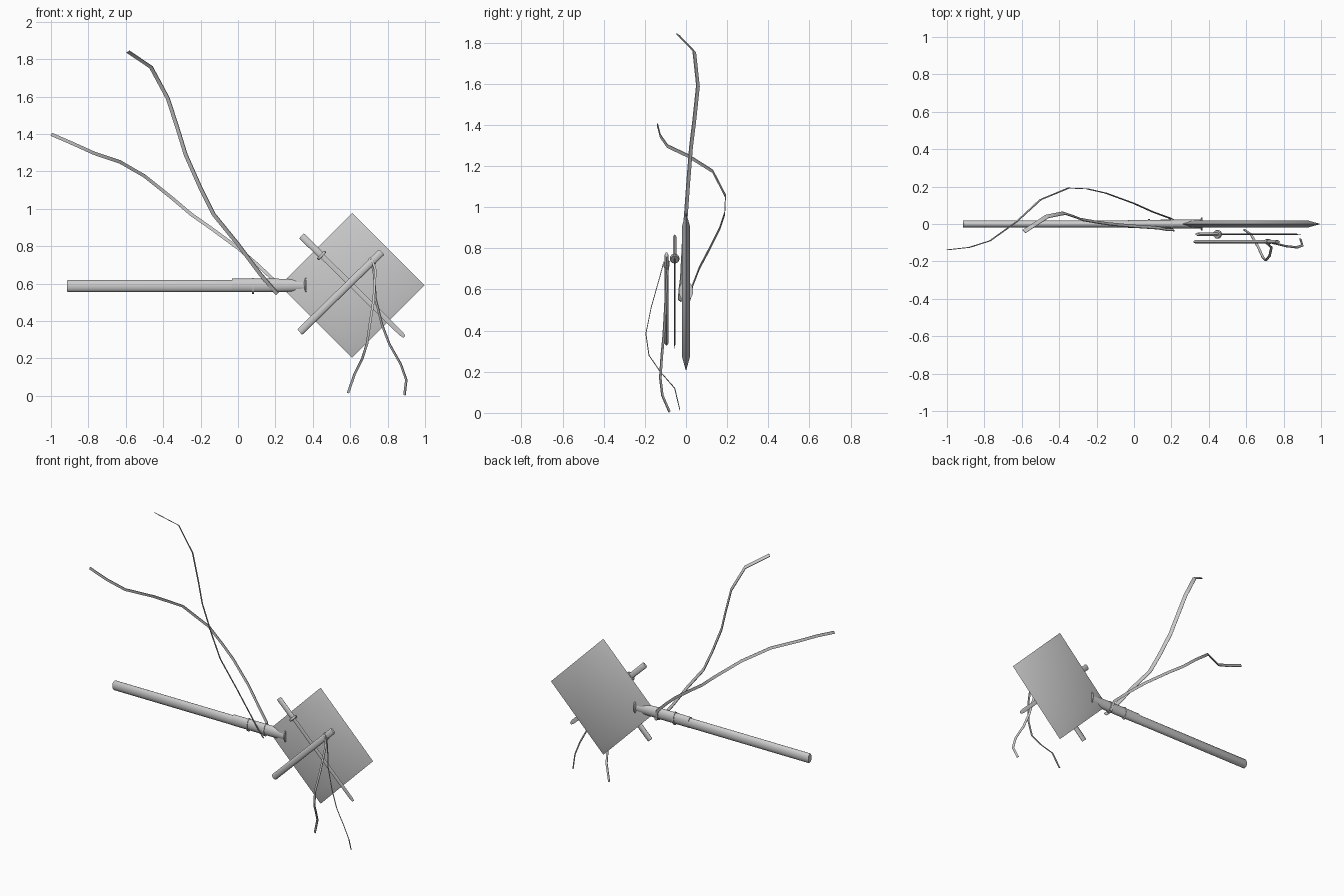
import bpy, bmesh, math
from mathutils import Vector


def finish(name, bm, angle=40):
    bmesh.ops.recalc_face_normals(bm, faces=bm.faces)
    me = bpy.data.meshes.new(name)
    bm.to_mesh(me)
    bm.free()
    ob = bpy.data.objects.new(name, me)
    bpy.context.collection.objects.link(ob)
    bpy.ops.object.select_all(action='DESELECT')
    ob.select_set(True)
    bpy.context.view_layer.objects.active = ob
    bpy.ops.object.shade_smooth_by_angle(angle=math.radians(angle))
    return ob


def skin(bm, rings):
    """Bridge successive vertex rings and cap both ends."""
    vs = [[bm.verts.new(c) for c in r] for r in rings]
    n = len(vs[0])
    for a, b in zip(vs, vs[1:]):
        for i in range(n):
            j = (i + 1) % n
            bm.faces.new((a[i], a[j], b[j], b[i]))
    bm.faces.new(vs[0])
    bm.faces.new(vs[-1])


def loft(name, p0, p1, profile, sides=16, phase=0.0):
    """Elliptical sections (distance, in-plane radius, y radius) along an axis."""
    p0, p1 = Vector(p0), Vector(p1)
    d = (p1 - p0).normalized()
    y = Vector((0, 1, 0))
    u = d.cross(y)
    bm = bmesh.new()
    rings = []
    for t, ru, ry in profile:
        rings.append([p0 + d * t + u * ru * math.cos(a) + y * ry * math.sin(a)
                      for a in (phase + 2 * math.pi * i / sides for i in range(sides))])
    skin(bm, rings)
    return finish(name, bm)


def ribbon(name, pts, width, tilt=(0, 0, 0), thick=0.004):
    """Thin strip through points; width lies across the path, leaning to tilt."""
    pts = [Vector(p) for p in pts]
    bm = bmesh.new()
    rings = []
    for i, p in enumerate(pts):
        t = (pts[min(i + 1, len(pts) - 1)] - pts[max(i - 1, 0)]).normalized()
        w = Vector(tilt) if any(tilt) else t.cross(Vector((0, 1, 0)))
        w = (w - t * w.dot(t)).normalized()
        n = t.cross(w)
        w, n = w * width / 2, n * thick / 2
        rings.append([p - w - n, p + w - n, p + w + n, p - w + n])
    skin(bm, rings)
    return finish(name, bm)


# Square head with a sharpened rim, standing on one corner
bm = bmesh.new()
skin(bm, [[(0.61 + r * math.cos(a), y, 0.59 + r * math.sin(a))
           for a in (k * math.pi / 2 for k in range(4))]
          for r, y in ((0.315, -0.02), (0.387, 0), (0.315, 0.02))])
finish("square_head", bm, 60)

# Handle, collars and end flange
Z = 0.587
loft("handle", (-0.915, 0, Z), (1, 0, Z),
     [(0, 0.027, 0.018), (0.005, 0.032, 0.02), (0.885, 0.032, 0.02)])
loft("handle_sleeve", (-0.032, 0, Z + .003), (1, 0, Z + .003),
     [(0, 0.036, 0.022), (0.24, 0.036, 0.023), (0.33, 0.034, 0.024), (0.395, 0.03, 0.025)])
loft("handle_collar", (0.075, 0, Z + .001), (1, 0, Z + .001),
     [(0, 0.043, 0.026), (0.01, 0.043, 0.026)])
loft("handle_flange", (0.354, 0, 0.593), (1, 0, 0.593),
     [(0, 0.03, 0.025), (0.006, 0.047, 0.035), (0.013, 0.047, 0.035)])
loft("ribbon_wrap", (0.195, 0, Z), (1, 0, Z),
     [(0, 0.041, 0.028), (0.014, 0.041, 0.028)])

# Long streamers from the handle
ribbon("streamer_upper", [
    (0.21, -0.03, 0.545), (0.17, -0.028, 0.59), (0.12, -0.02, 0.65), (0, -0.012, 0.81),
    (-0.13, 0, 0.97), (-0.2, 0.01, 1.11), (-0.28, 0.024, 1.29), (-0.32, 0.04, 1.42),
    (-0.375, 0.058, 1.59), (-0.465, 0.04, 1.757), (-0.588, -0.04, 1.84)],
    0.024, (1, -0.9, 0.5))
ribbon("streamer_lower", [
    (0.21, 0.02, 0.55), (0.19, 0.032, 0.62), (0.1, 0.065, 0.705), (0, 0.11, 0.79),
    (-0.15, 0.165, 0.9), (-0.25, 0.188, 0.97), (-0.35, 0.192, 1.055), (-0.5, 0.13, 1.175),
    (-0.63, 0.01, 1.25), (-0.77, -0.09, 1.297), (-0.88, -0.125, 1.347), (-0.998, -0.138, 1.398)],
    0.018)

# Scabbard lying diagonally in front
S0, S1 = (0.33, -0.095, 0.34), (0.78, -0.095, 0.78)
loft("scabbard", S0, S1,
     [(0, 0.017, 0.008), (0.008, 0.02, 0.01), (0.605, 0.02, 0.01), (0.613, 0.017, 0.008)], 12)
loft("scabbard_band", S0, S1, [(0.535, 0.024, 0.014), (0.55, 0.024, 0.014)], 12)

# Sword crossing behind the scabbard
H0, H1 = (0.34, -0.055, 0.855), (0.89, -0.055, 0.315)
loft("sword_grip", H0, H1,
     [(0, 0.017, 0.006), (0.006, 0.019, 0.009), (0.145, 0.018, 0.009)], 12)
loft("sword_guard", H0, H1,
     [(0.142, 0.026, 0.02), (0.146, 0.03, 0.023), (0.153, 0.03, 0.023), (0.157, 0.026, 0.02)])
loft("sword_blade", H0, H1,
     [(0.15, 0.014, 0.003), (0.745, 0.013, 0.003), (0.77, 0.007, 0.001)], 4)

# Short cords hanging from the scabbard
ribbon("cord_left", [
    (0.715, -0.108, 0.735), (0.735, -0.125, 0.67), (0.725, -0.17, 0.51), (0.705, -0.195, 0.385),
    (0.69, -0.18, 0.28), (0.665, -0.125, 0.2), (0.625, -0.055, 0.12), (0.588, -0.03, 0.015)],
    0.013, (1, 0, 0))
ribbon("cord_right", [
    (0.71, -0.085, 0.74), (0.728, -0.095, 0.65), (0.735, -0.1, 0.52), (0.77, -0.108, 0.38),
    (0.81, -0.118, 0.275), (0.87, -0.125, 0.17), (0.9, -0.115, 0.085), (0.89, -0.08, 0.004)],
    0.014, (0.7, -0.7, 0.2))
